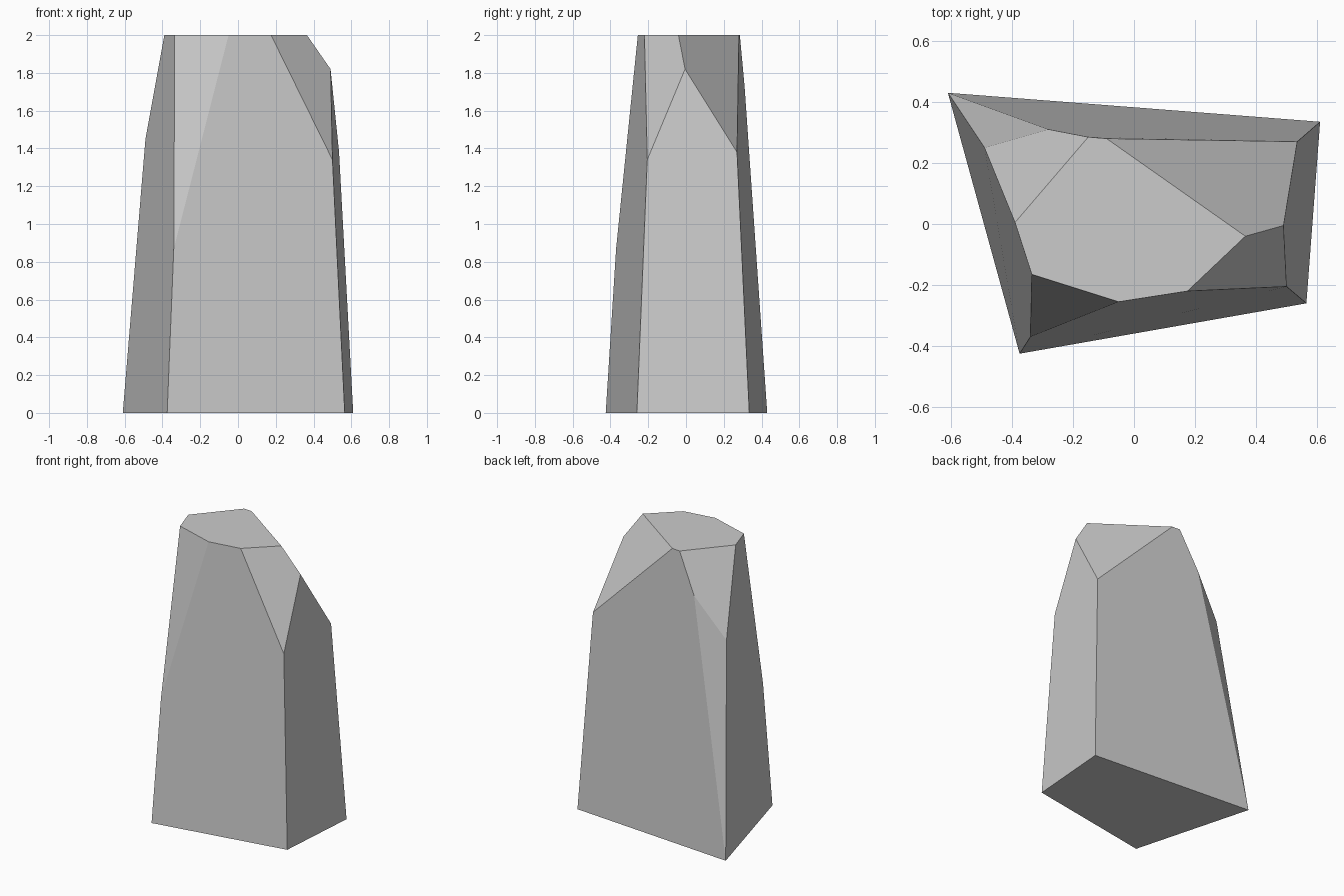
import bpy, bmesh
from math import radians

cube = bpy.data.objects.get("Cube")
if cube:
    bpy.data.objects.remove(cube, do_unlink=True)

HEIGHT = 2.0


def make_material(name, colour):
    material = bpy.data.materials.new(name)
    material.use_nodes = True
    material.diffuse_color = colour
    material.node_tree.nodes["Principled BSDF"].inputs["Base Color"].default_value = colour
    return material


def convex_block(name, corners, material):
    """Solid with flat facets stretched over its corner points."""
    bm = bmesh.new()
    for corner in corners:
        bm.verts.new(corner)
    bmesh.ops.convex_hull(bm, input=bm.verts[:])
    # Merge the triangles of each flat facet
    bmesh.ops.dissolve_limit(bm, angle_limit=radians(4), verts=bm.verts[:], edges=bm.edges[:])
    bmesh.ops.recalc_face_normals(bm, faces=bm.faces[:])
    mesh = bpy.data.meshes.new(name)
    bm.to_mesh(mesh)
    bm.free()
    mesh.materials.append(material)
    block = bpy.data.objects.new(name, mesh)
    bpy.context.collection.objects.link(block)
    return block


# Four-sided footprint
base = [(-0.61, 0.43), (0.61, 0.335), (0.565, -0.26), (-0.375, -0.425)]

# Flat top outline
top = [(-0.39, 0.005), (-0.335, -0.165), (-0.05, -0.255), (0.175, -0.22),
       (0.365, -0.04), (-0.09, 0.28), (-0.15, 0.285)]

# Points where the chipped corners meet the sides
chips = [(-0.34, -0.37, 0.87),                        # front right chip
         (0.49, -0.005, 1.82), (0.5, -0.205, 1.34),   # front left chip
         (0.535, 0.27, 1.38),                         # back left chip
         (-0.49, 0.25, 1.45), (-0.28, 0.31, 1.73)]    # back right chips

corners = [(x, y, 0) for x, y in base] + [(x, y, HEIGHT) for x, y in top] + chips
stone = make_material("stone grey", (0.6, 0.6, 0.6, 1))
convex_block("standing_stone", corners, stone)
